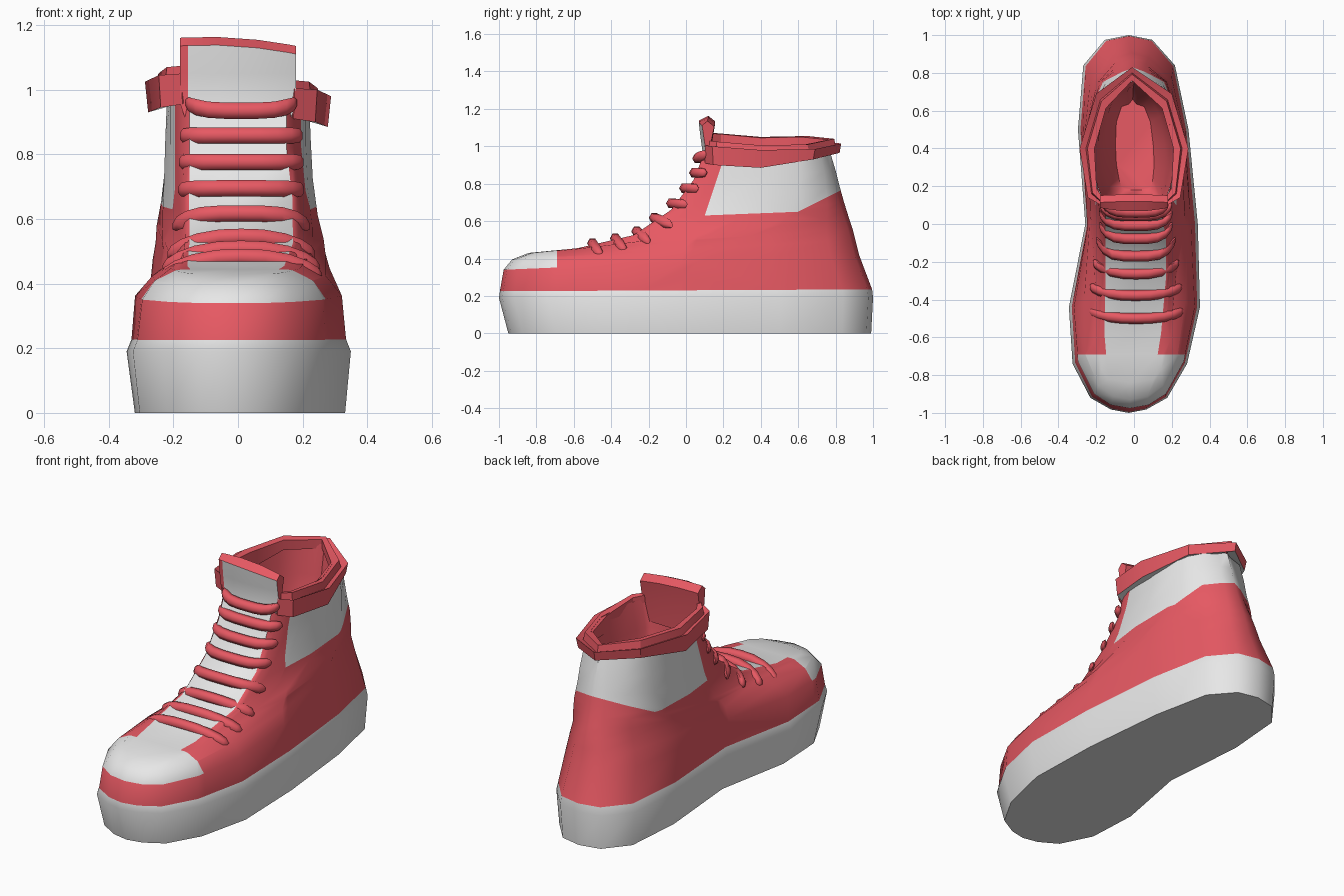
import bpy, bmesh, math
from mathutils import Vector

if "Cube" in bpy.data.objects:
    bpy.data.objects.remove(bpy.data.objects["Cube"])

def material(name, rgb):
    m = bpy.data.materials.new(name)
    m.diffuse_color = (*rgb, 1)
    m.use_nodes = True
    m.node_tree.nodes["Principled BSDF"].inputs["Base Color"].default_value = m.diffuse_color
    return m

RED = material("red canvas", (0.8, 0.1, 0.125))
GREY = material("light grey", (0.8, 0.8, 0.8))
T = [0, .04, .13, .28, .5, .75, .92, 1]      # stations from toe to heel

def ring(yf, zf, yb, zb, widths, k=1.0):
    """Tilted closed outline: toe, right side, heel, then left side back."""
    def centre(y, z):
        return (-.03 + .07 * math.exp(-(y / .5) ** 2)) * max(0, 1 - max(0, z - .2) / .6)
    right, left = [], []
    for t, w in zip(T, widths):
        y, z = yf + (yb - yf) * t, zf + (zb - zf) * t
        c = centre(y, z)
        if t == 0 and zf < .45:
            y += .018                        # round off the toe
        if t == 1:
            y -= .025                        # and the heel
        right.append((c + w * k, y, z))
        left.append((c - w * k, y, z))
    return [(centre(yf, zf), yf, zf)] + right + [(centre(yb, zb), yb, zb)] + left[::-1]

def loft(bm, rings, cyclic=True, cap_start=False, cap_end=False):
    """Skin a list of point rings; returns a list of face rows."""
    vs = [[bm.verts.new(p) for p in r] for r in rings]
    n = len(rings[0])
    rows = []
    for a, b in zip(vs, vs[1:]):
        rows.append([bm.faces.new((a[i], a[(i + 1) % n], b[(i + 1) % n], b[i]))
                     for i in range(n if cyclic else n - 1)])
    if cap_start:
        bm.faces.new(vs[0][::-1])
    if cap_end:
        bm.faces.new(vs[-1])
    return rows

def finish(bm, name, mats, angle=35):
    bmesh.ops.recalc_face_normals(bm, faces=bm.faces[:])
    me = bpy.data.meshes.new(name)
    bm.to_mesh(me)
    bm.free()
    ob = bpy.data.objects.new(name, me)
    bpy.context.collection.objects.link(ob)
    for m in mats:
        me.materials.append(m)
    bpy.ops.object.select_all(action='DESELECT')
    ob.select_set(True)
    bpy.context.view_layer.objects.active = ob
    bpy.ops.object.shade_smooth_by_angle(angle=math.radians(angle))
    return ob

# Sole: flared slab with a bevelled rim
base = [.09, .195, .29, .332, .285, .28, .232, .12]
bm = bmesh.new()
loft(bm, [ring(-.95, 0, .99, 0, base, .98), ring(-1, .19, 1, .19, base, 1.045),
          ring(-.995, .225, .995, .235, base)], cap_start=True, cap_end=True)
finish(bm, "sole", [GREY], 45)

# Upper: tilted rings from the sole up to the ankle
rows_data = [
    (-.995, .225, .995, .235, base),
    (-.975, .34, .925, .42, [.10, .19, .28, .32, .275, .272, .215, .10]),
    (-.93, .395, .905, .50, [.09, .17, .245, .268, .26, .265, .20, .09]),
    (-.84, .43, .89, .56, [.12, .16, .20, .21, .25, .255, .185, .08]),
    (-.58, .455, .87, .62, [.15, .17, .18, .215, .25, .25, .18, .07]),
    (-.28, .525, .845, .70, [.16, .175, .19, .215, .24, .235, .17, .06]),
    (-.08, .66, .82, .79, [.16, .175, .19, .21, .23, .225, .15, .06]),
    (.04, .82, .80, .87, [.15, .17, .19, .21, .225, .215, .14, .05]),
    (.10, .97, .77, .97, [.15, .17, .19, .21, .22, .205, .13, .04]),
]
bm = bmesh.new()
rows = loft(bm, [ring(*r) for r in rows_data])
for row in rows[3:]:
    row[0].material_index = row[-1].material_index = 1   # throat under the laces

# Cut lines: toe cap edge, ankle panel front and its two lower edges
cuts = [((0, -.69, 0), (0, -1, 0)), ((0, .1, .63), (0, .3, -.1)),
        ((0, .1, .63), (0, -.02, .5)), ((0, .6, .65), (0, -.11, .22))]
cuts = [(Vector(c), Vector(n)) for c, n in cuts]
for co, no in cuts:
    bmesh.ops.bisect_plane(bm, geom=bm.verts[:] + bm.edges[:] + bm.faces[:],
                           plane_co=co, plane_no=no, dist=1e-5)
for f in bm.faces:
    c = f.calc_center_median()
    side = [(c - co).dot(no) > 0 for co, no in cuts]
    if (side[0] and c.z > .33) or all(side[1:]):
        f.material_index = 1
finish(bm, "upper", [RED, GREY], 50)

# Lining: inner bowl that narrows towards the footbed
bm = bmesh.new()
loft(bm, [ring(.12, 1.0, .765, 1.01, [.155, .172, .195, .212, .215, .165, .09, .03]),
          ring(.12, .85, .74, .85, [.13, .15, .165, .185, .19, .165, .10, .03]),
          ring(.12, .68, .72, .68, [.11, .13, .14, .155, .16, .14, .09, .03]),
          ring(.18, .56, .66, .56, [.06, .08, .09, .10, .10, .09, .06, .02])],
     cap_end=True)
finish(bm, "lining", [RED], 60)

# Collar: padded band around the ankle, open at the tongue
# outer x, outer y, inner x, inner y, bottom z, top z
half = [(.175, .10, .150, .12, .91, 1.005), (.245, .14, .195, .19, .90, 1.0),
        (.288, .40, .205, .40, .885, .98), (.20, .69, .145, .61, .93, .985)]
heel = (-.01, .83, -.01, .755, .965, 1.015)
left = [(-a, b, -c, d, e + .045, f + .045) for a, b, c, d, e, f in half]
sections = []
for ox, oy, ix, iy, zb, zt in half + [heel] + left[::-1]:
    prof = [(.95, zb + .02), (.12, zb), (0, zt), (.4, zt - .015), (.5, zt + .025),
            (.95, zt + .02)]
    sections.append([(ox + (ix - ox) * s, oy + (iy - oy) * s, z) for s, z in prof])
bm = bmesh.new()
for row in loft(bm, sections, cap_start=True, cap_end=True):
    row[0].material_index = 1                # grey underside
finish(bm, "collar", [RED, GREY], 30)

# Tongue: thick bent flap, grey in front, narrower at its foot
prof = [(.07, .88), (.088, .96), (.075, 1.05), (.066, 1.135),
        (.12, 1.16), (.157, 1.13), (.14, 1.02), (.13, .88)]
bm = bmesh.new()
secs = []
for x in (-.18, -.155, -.06, .06, .155, .18):
    bow = .02 * (x / .18) ** 2
    secs.append([(x * (.85 if z < .9 else 1), y + bow * (1 if i < 4 else -.3),
                  z - (.07 * x + bow * .6 if z > 1.1 else 0)) for i, (y, z) in enumerate(prof)])
strips = loft(bm, secs, cap_start=True, cap_end=True)
for row in strips[1:]:
    for f in row[:3]:
        f.material_index = 1
finish(bm, "tongue", [RED, GREY], 40)

# Laces: tapered tubes whose ends wrap back over the eyelets
laces = [  # half width, middle y, middle z, end shift y, end shift z
    (.172, .062, .935, .045, .025), (.19, .045, .858, .055, 0), (.193, -.008, .776, .065, 0),
    (.195, -.078, .695, .075, -.005), (.212, -.170, .617, .09, -.04),
    (.228, -.264, .545, .06, -.055), (.243, -.378, .508, .045, -.06),
    (.250, -.500, .482, .04, -.06)]
for n, (hw, y, z, dy, dz) in enumerate(laces):
    bm = bmesh.new()
    secs = []
    power = 4 if n < 5 else 2.6
    for u in (-1, -.95, -.82, -.6, -.3, 0, .3, .6, .82, .95, 1):
        r = .029 * (.4 if abs(u) == 1 else .85 if abs(u) > .9 else 1)
        b = abs(u) ** power
        secs.append([(u * hw + .01, y + dy * b + r * math.cos(a), z + dz * b + r * math.sin(a))
                     for a in [math.tau * i / 6 for i in range(6)]])
    loft(bm, secs, cap_start=True, cap_end=True)
    finish(bm, f"lace_{n + 1}", [RED], 65)
